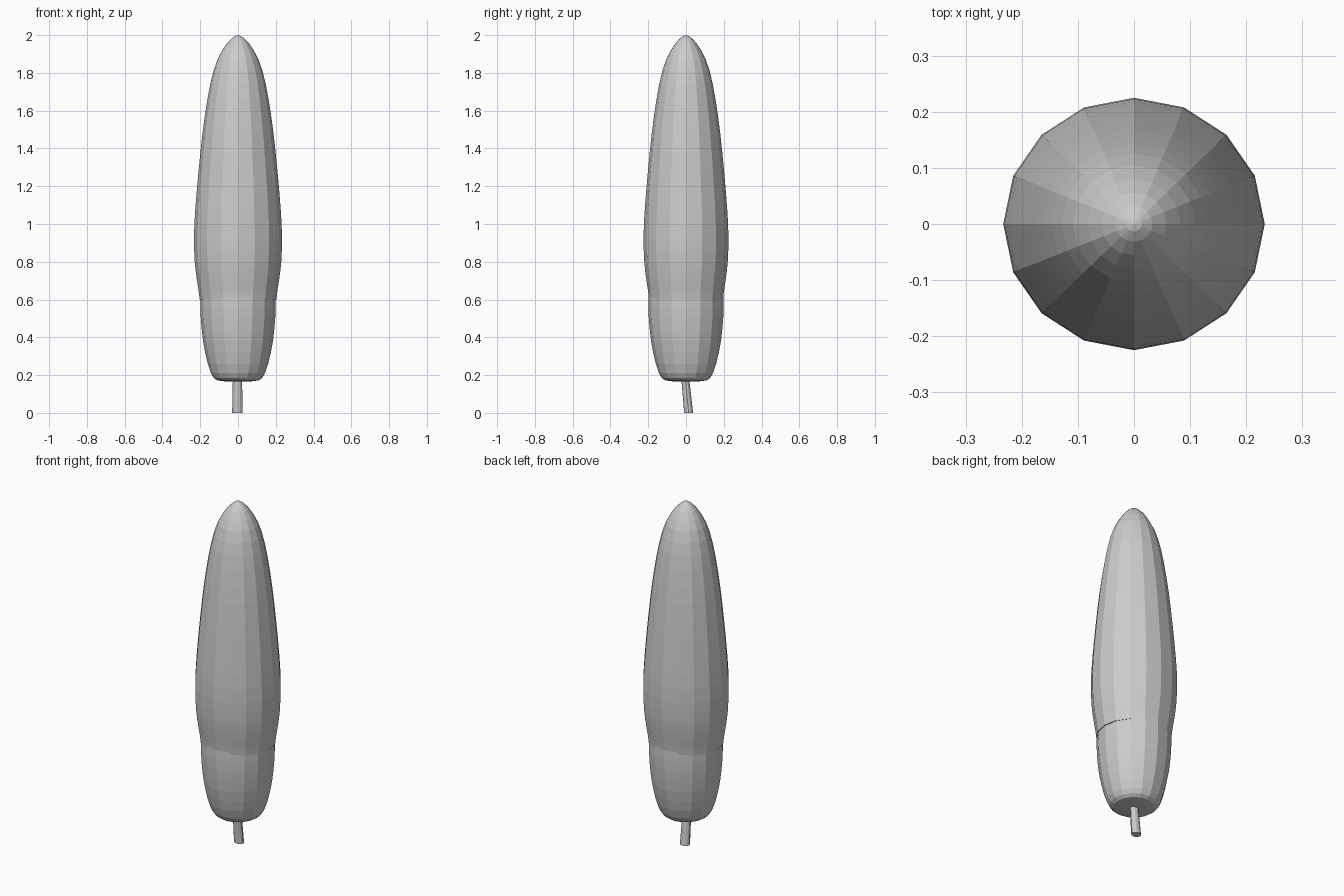
import bpy, bmesh, math

cube = bpy.data.objects.get("Cube")
if cube:
    bpy.data.objects.remove(cube)

grey = bpy.data.materials.new("plain_grey")
grey.use_nodes = True
colour = (0.6, 0.6, 0.6, 1)
grey.diffuse_color = colour
grey.node_tree.nodes["Principled BSDF"].inputs["Base Color"].default_value = colour


def lathe(name, profile, sides=16, depth=1.0, path=None):
    """Stack flat-faced rings of (radius, height); a zero radius makes a tip."""
    bm = bmesh.new()
    previous = None
    for radius, z in profile:
        cx, cy = path(z) if path else (0, 0)
        count = sides if radius else 1
        ring = [bm.verts.new((cx + radius * math.cos(math.tau * i / sides),
                              cy + radius * depth * math.sin(math.tau * i / sides), z))
                for i in range(count)]
        if previous:
            for i in range(sides):
                j = (i + 1) % sides
                quad = [previous[i % len(previous)], previous[j % len(previous)],
                        ring[j % count], ring[i % count]]
                bm.faces.new(list(dict.fromkeys(quad)))
        elif count > 1:
            bm.faces.new(ring[::-1])
        previous = ring
    if len(previous) > 1:
        bm.faces.new(previous)
    bmesh.ops.recalc_face_normals(bm, faces=bm.faces)
    mesh = bpy.data.meshes.new(name)
    bm.to_mesh(mesh)
    bm.free()
    mesh.materials.append(grey)
    obj = bpy.data.objects.new(name, mesh)
    bpy.context.collection.objects.link(obj)
    return obj


# Inner core: rounded foot, hidden inside the shell above
lathe("inner_core", [
    (0, 0.165), (0.07, 0.167), (0.11, 0.172), (0.128, 0.185), (0.143, 0.21),
    (0.16, 0.26), (0.174, 0.32), (0.185, 0.38), (0.192, 0.44), (0.197, 0.5),
    (0.199, 0.56), (0.198, 0.63), (0.19, 0.75), (0, 0.8)])

# Outer shell: slightly overhanging lip, swelling then tapering to a point
lathe("outer_shell", [
    (0.19, 0.6), (0.203, 0.6), (0.209, 0.65), (0.217, 0.7), (0.224, 0.75),
    (0.229, 0.8), (0.232, 0.86), (0.233, 0.92), (0.231, 1.0), (0.226, 1.08),
    (0.218, 1.18), (0.209, 1.28), (0.199, 1.38), (0.188, 1.48), (0.176, 1.57),
    (0.162, 1.66), (0.147, 1.74), (0.13, 1.81), (0.109, 1.87), (0.083, 1.92),
    (0.058, 1.957), (0.033, 1.983), (0.014, 1.996), (0, 2.0)], depth=0.965)

# Stem: thin leaning peg
lathe("stem", [(0.028, 0), (0.024, 0.2)], sides=12, depth=0.85,
      path=lambda z: (-0.003, 0.014 - 0.1 * z))
